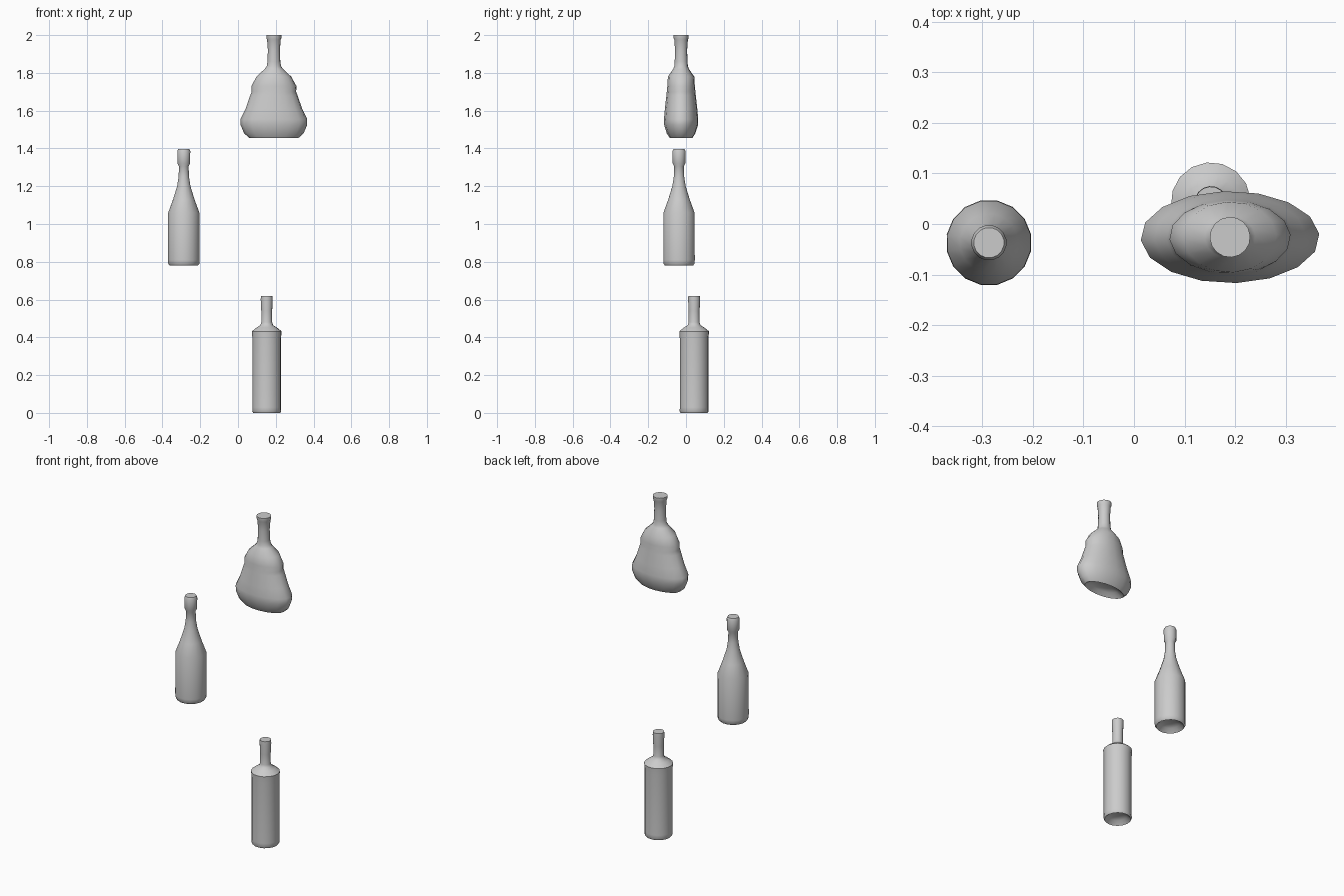
import bpy, bmesh, math

if "Cube" in bpy.data.objects:
    bpy.data.objects.remove(bpy.data.objects["Cube"])

SIDES = 16


def bottle(name, centre, profile, punt, turn):
    """Loft elliptical rings (z, half width x, half depth y), with a flat top and hollowed base."""
    bm = bmesh.new()
    rings = []
    z0, bx, by = profile[0]
    rows = [(z0 + punt, bx * 0.4, by * 0.4), (z0 + punt * 0.7, bx * 0.7, by * 0.7)] + profile
    for z, rx, ry in rows:
        ring = []
        for i in range(SIDES):
            a = turn + 2 * math.pi * i / SIDES
            ring.append(bm.verts.new((rx * math.cos(a), ry * math.sin(a), z)))
        rings.append(ring)
    for low, high in zip(rings, rings[1:]):
        for i in range(SIDES):
            j = (i + 1) % SIDES
            bm.faces.new((low[i], low[j], high[j], high[i]))
    bm.faces.new(list(reversed(rings[0])))
    bm.faces.new(rings[-1])
    bmesh.ops.recalc_face_normals(bm, faces=bm.faces)
    mesh = bpy.data.meshes.new(name)
    bm.to_mesh(mesh)
    bm.free()
    obj = bpy.data.objects.new(name, mesh)
    obj.location = (centre[0], centre[1], 0)
    bpy.context.collection.objects.link(obj)
    bpy.ops.object.select_all(action='DESELECT')
    obj.select_set(True)
    bpy.context.view_layer.objects.active = obj
    bpy.ops.object.shade_smooth_by_angle(angle=math.radians(50))


def round_profile(points):
    return [(z, r, r) for z, r in points]


# Straight-sided bottle with a short shoulder
bottle("straight_bottle", (0.152, 0.043), round_profile([
    (0.0, 0.072), (0.008, 0.077), (0.03, 0.076), (0.39, 0.076), (0.432, 0.079),
    (0.452, 0.054), (0.464, 0.034), (0.48, 0.029), (0.54, 0.029),
    (0.60, 0.032), (0.62, 0.031)]), 0.03, 0.1)

# Tapered wine bottle with a lip
bottle("wine_bottle", (-0.287, -0.037), round_profile([
    (0.78, 0.076), (0.79, 0.084), (0.81, 0.085), (1.06, 0.084), (1.13, 0.058),
    (1.20, 0.036), (1.25, 0.028), (1.305, 0.026), (1.32, 0.034),
    (1.385, 0.035), (1.397, 0.030)]), 0.03, 0.2)

# Flattened pear-shaped flask
bottle("flat_flask", (0.19, -0.026), [
    (1.455, 0.130, 0.060), (1.48, 0.158, 0.076), (1.525, 0.177, 0.090),
    (1.555, 0.177, 0.091), (1.61, 0.150, 0.086), (1.68, 0.126, 0.078),
    (1.70, 0.118, 0.076), (1.73, 0.120, 0.073), (1.78, 0.092, 0.070),
    (1.82, 0.050, 0.042), (1.835, 0.038, 0.036), (1.86, 0.034, 0.034),
    (1.92, 0.032, 0.032), (1.975, 0.036, 0.036), (1.985, 0.040, 0.040),
    (2.0, 0.040, 0.040)], 0.03, 0.07)
